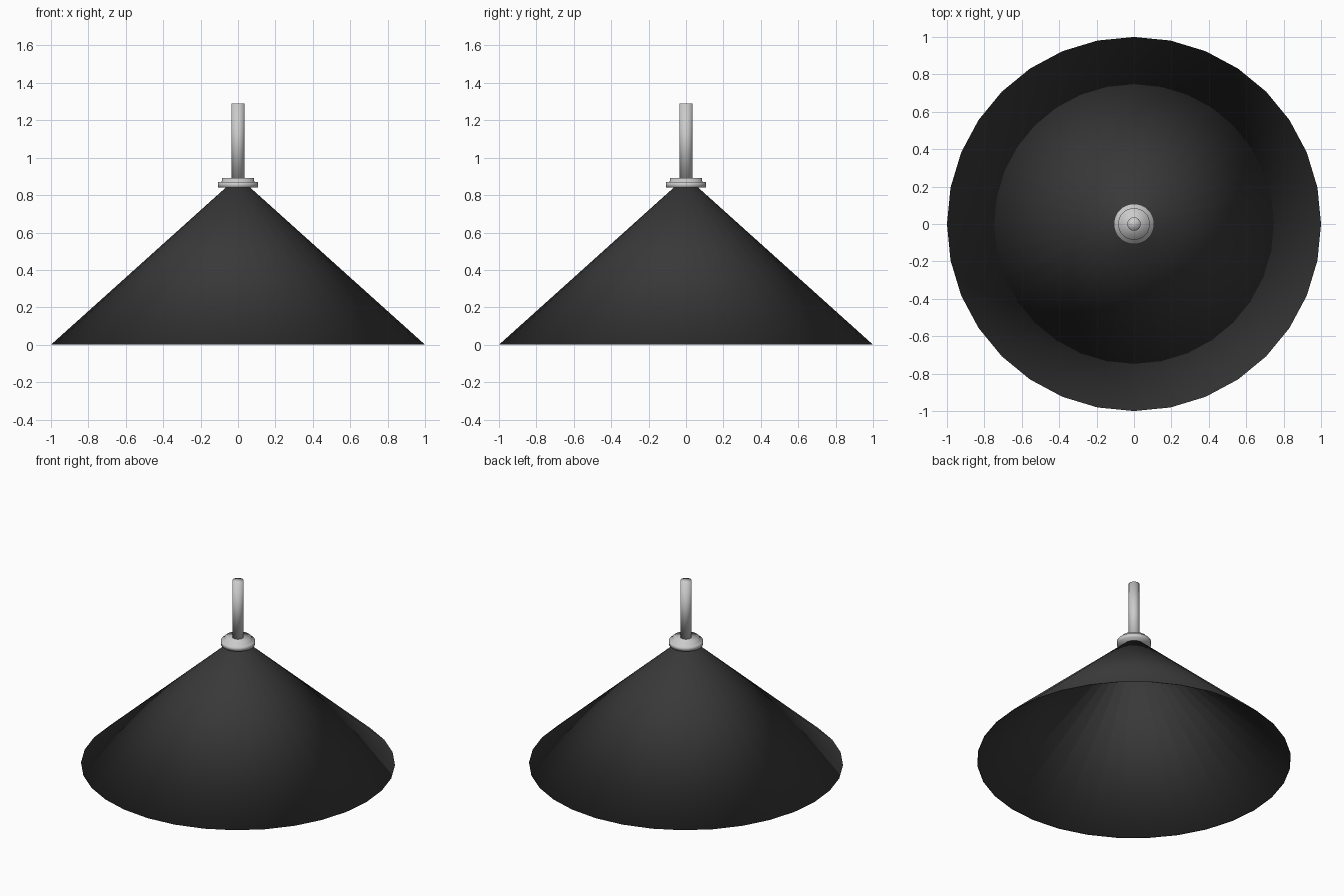
import bpy, bmesh
from math import cos, sin, tau

if "Cube" in bpy.data.objects:
    bpy.data.objects.remove(bpy.data.objects["Cube"])


def lathe(name, profile, sides, closed=False, cap=False):
    """Spin an (r, z) profile round z; closed joins its ends, cap fills them."""
    bm = bmesh.new()
    rings = [[bm.verts.new((r * cos(tau * i / sides), r * sin(tau * i / sides), z))
              for i in range(sides)] for r, z in profile]
    pairs = list(zip(rings, rings[1:]))
    if closed:
        pairs.append((rings[-1], rings[0]))
    for a, b in pairs:
        for i in range(sides):
            j = (i + 1) % sides
            bm.faces.new((a[i], a[j], b[j], b[i]))
    if cap:
        bm.faces.new(rings[0][::-1])
        bm.faces.new(rings[-1])
    bmesh.ops.recalc_face_normals(bm, faces=bm.faces[:])
    for f in bm.faces:
        f.smooth = True
    mesh = bpy.data.meshes.new(name)
    bm.to_mesh(mesh)
    bm.free()
    obj = bpy.data.objects.new(name, mesh)
    bpy.context.collection.objects.link(obj)
    return obj


# Conical shade: thin open shell with a flat rim, smoothed across the rim
shade = lathe("lamp_shade", [(1.0, 0), (0.06, 0.845), (0.054, 0.845), (0.994, 0)],
              32, closed=True)
black = bpy.data.materials.new("black_metal")
black.diffuse_color = (0.04, 0.04, 0.04, 1)
black.use_nodes = True
black.node_tree.nodes["Principled BSDF"].inputs["Base Color"].default_value = black.diffuse_color
shade.data.materials.append(black)

# Stepped collar on top of the shade
lathe("collar", [(0.108, 0.84), (0.108, 0.87), (0.085, 0.872), (0.085, 0.892)],
      32, cap=True)

# Hanging rod
lathe("rod", [(0.036, 0.885), (0.036, 1.29)], 32, cap=True)
bpy.context.view_layer.update()
